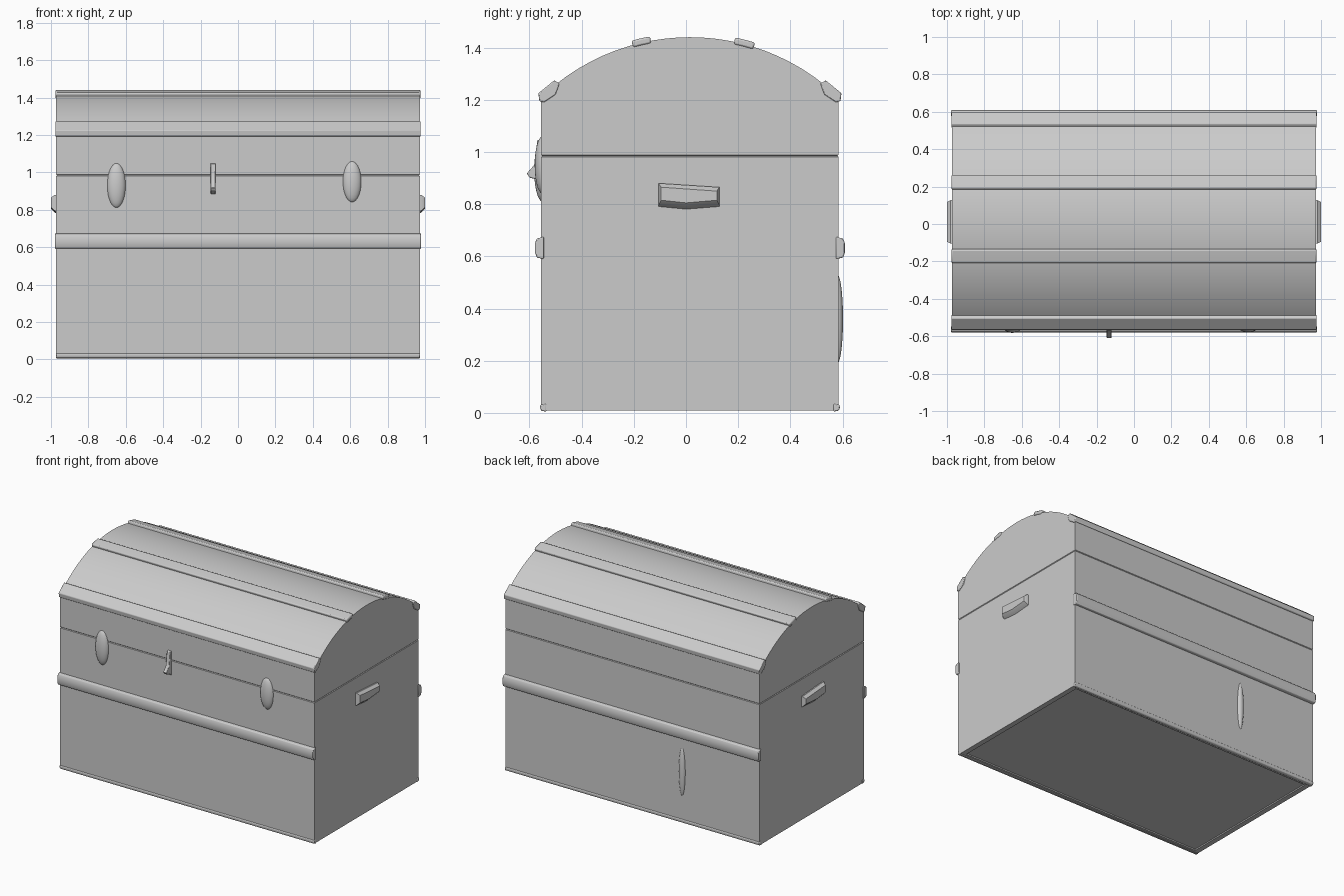
import bpy, bmesh, math
from mathutils import Vector

if "Cube" in bpy.data.objects:
    bpy.data.objects.remove(bpy.data.objects["Cube"])

HALF = 0.972            # half length of the trunk
YC = 0.015              # middle of the trunk front to back
DEPTH = 0.57            # half depth
EAVE, CROWN = 1.21, 1.44
SAG = CROWN - EAVE
R = (DEPTH ** 2 + SAG ** 2) / (2 * SAG)   # radius of the domed lid
ZC = CROWN - R


def arc_point(y, lift=0.0):
    a = math.asin((y - YC) / R)
    return (YC + (R + lift) * math.sin(a), ZC + (R + lift) * math.cos(a))


def finish(name, bm, bevel=0.0, segments=2):
    bmesh.ops.recalc_face_normals(bm, faces=bm.faces)
    mesh = bpy.data.meshes.new(name)
    bm.to_mesh(mesh)
    bm.free()
    ob = bpy.data.objects.new(name, mesh)
    bpy.context.collection.objects.link(ob)
    if bevel:
        m = ob.modifiers.new("soft_edges", 'BEVEL')
        m.width, m.segments, m.limit_method = bevel, segments, 'ANGLE'
        m.angle_limit = math.radians(35)
    bpy.ops.object.select_all(action='DESELECT')
    ob.select_set(True)
    bpy.context.view_layer.objects.active = ob
    bpy.ops.object.shade_smooth_by_angle(angle=math.radians(35))
    return ob


def extruded(profile, x0, x1):
    """Closed (y, z) profile pulled along x."""
    bm = bmesh.new()
    face = bm.faces.new([bm.verts.new((x0, y, z)) for y, z in profile])
    out = bmesh.ops.extrude_face_region(bm, geom=[face])
    moved = [v for v in out['geom'] if isinstance(v, bmesh.types.BMVert)]
    bmesh.ops.translate(bm, verts=moved, vec=(x1 - x0, 0, 0))
    return bm


def flip(profile):
    return [(2 * YC - y, z) for y, z in profile]


# trunk shell with domed lid
N = 24
profile = [(YC - DEPTH, 0.01)]
profile += [arc_point(YC - DEPTH + 2 * DEPTH * i / N) for i in range(N + 1)]
profile += [(YC + DEPTH, 0.01)]
bm = extruded(profile, -HALF, HALF)

# shallow lid seam running around the shell
SEAM = 0.985
for z in (SEAM - 0.004, SEAM, SEAM + 0.004):
    bmesh.ops.bisect_plane(bm, geom=bm.verts[:] + bm.edges[:] + bm.faces[:],
                           plane_co=(0, 0, z), plane_no=(0, 0, 1))
for v in bm.verts:
    if abs(v.co.z - SEAM) < 0.001:
        v.co.x -= math.copysign(0.004, v.co.x)
        v.co.y -= math.copysign(0.004, v.co.y)

# slightly recessed bottom panel
bm.normal_update()
bottom = [f for f in bm.faces if f.calc_center_median().z < 0.02]
bmesh.ops.recalc_face_normals(bm, faces=bm.faces)
bmesh.ops.inset_region(bm, faces=bottom, thickness=0.05, depth=0)
bmesh.ops.inset_region(bm, faces=bottom, thickness=0.006, depth=-0.006)
finish("trunk_shell", bm)

# slats lying on the dome
for name, y0, y1 in (("front_lid_slat", -0.205, -0.135), ("back_lid_slat", 0.185, 0.26)):
    low = [arc_point(y, -0.01) for y in (y0, (y0 + y1) / 2, y1)]
    high = [arc_point(y, 0.017) for y in (y1, (y0 + y1) / 2, y0)]
    finish(name, extruded(low + high, -0.976, 0.976), 0.007)

# edge slats, middle bands and base rims, the same front and back
edge = [(-0.545, 1.19), (-0.562, 1.195), (-0.566, 1.225), (-0.505, 1.275), (-0.485, 1.262), (-0.5, 1.22)]
band = [(-0.545, 0.59), (-0.572, 0.595), (-0.579, 0.615), (-0.579, 0.65), (-0.572, 0.668), (-0.545, 0.675)]
rim = [(-0.535, 0.005), (-0.555, 0.008), (-0.56, 0.02), (-0.558, 0.032), (-0.535, 0.035)]
for part, prof, half in (("lid_edge_slat", edge, 0.977), ("middle_band", band, 0.978),
                         ("base_rim", rim, 0.974)):
    finish("front_" + part, extruded(prof, -half, half), 0.004)
    finish("back_" + part, extruded(flip(prof), -half, half), 0.004)

# tapered grip on each end
for side, s in (("left", -1), ("right", 1)):
    bm = bmesh.new()
    rings = []
    for x, y0, y1, z0, z1 in ((0.96, -0.105, 0.128, 0.775, 0.88),
                              (0.98, -0.105, 0.128, 0.785, 0.88),
                              (1.0, -0.095, 0.118, 0.805, 0.865)):
        rings.append([bm.verts.new((s * x, y, z)) for y, z in
                      ((y0, z0 + 0.01), (0.0, z0), (y1, z0 + 0.01), (y1, z1 - 0.015), (y0, z1))])
    for a, b in zip(rings, rings[1:]):
        for i in range(5):
            j = (i + 1) % 5
            bm.faces.new((a[i], a[j], b[j], b[i]))
    bm.faces.new(rings[0])
    bm.faces.new(rings[-1])
    finish(side + "_end_handle", bm)


# soft raised lumps: two front latches and the back strap
def lump(name, centre, size):
    bm = bmesh.new()
    bmesh.ops.create_uvsphere(bm, u_segments=24, v_segments=14, radius=1)
    bmesh.ops.scale(bm, vec=size, verts=bm.verts)
    bmesh.ops.translate(bm, vec=centre, verts=bm.verts)
    finish(name, bm)


lump("left_latch", (-0.65, -0.55, 0.93), (0.05, 0.032, 0.12))
lump("right_latch", (0.61, -0.55, 0.95), (0.05, 0.03, 0.11))
lump("back_strap", (-0.38, 0.58, 0.36), (0.025, 0.022, 0.17))

# hasp with a pointed pull
hasp = [(-0.55, 1.05), (-0.57, 1.045), (-0.576, 0.99), (-0.582, 0.95),
        (-0.61, 0.918), (-0.6, 0.902), (-0.572, 0.895), (-0.55, 0.88)]
finish("hasp", extruded(hasp, -0.146, -0.12), 0.003)
